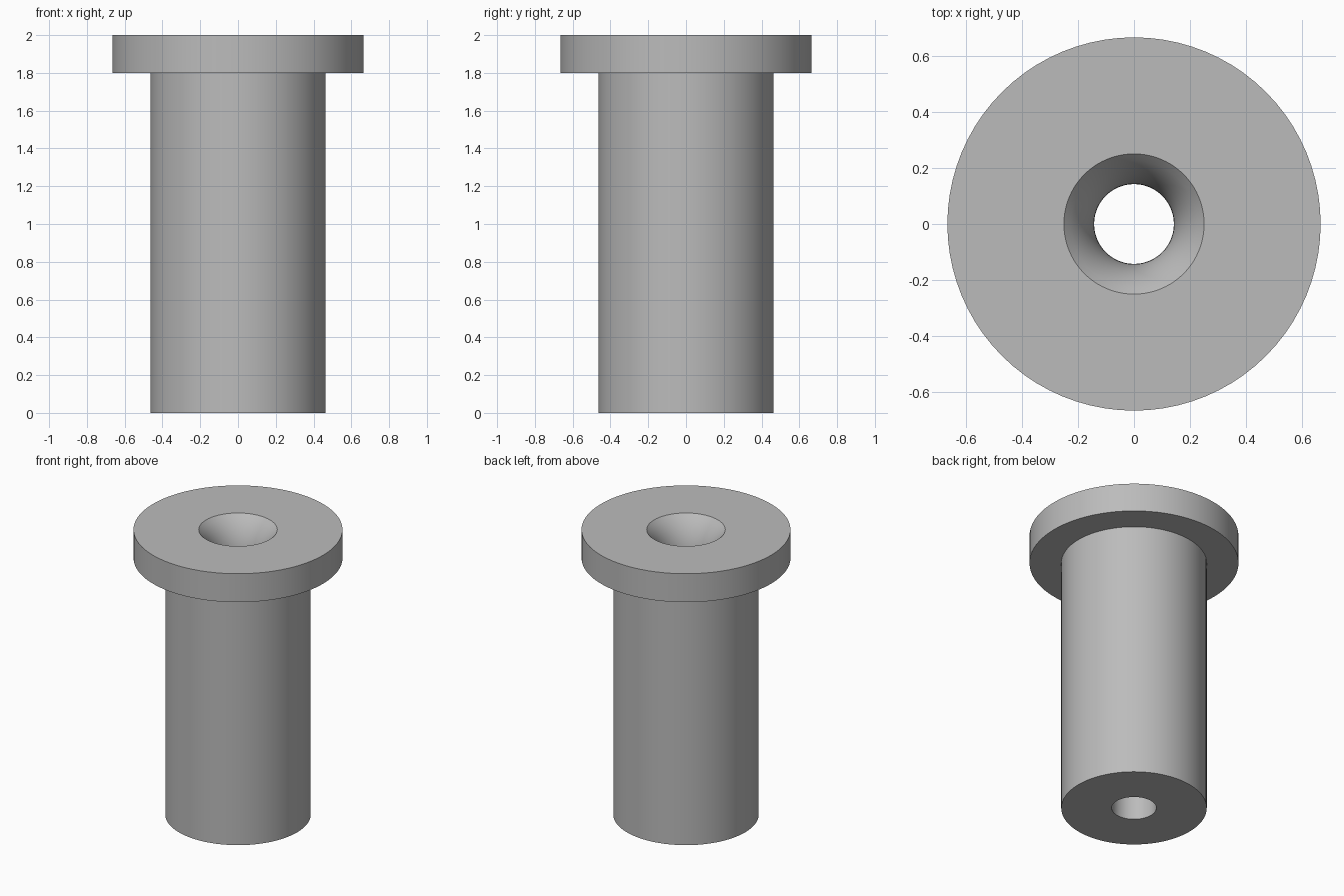
import bpy
import bmesh
from math import sin, cos, asin, pi, radians
from mathutils import Matrix

cube = bpy.data.objects.get("Cube")
if cube:
    bpy.data.objects.remove(cube, do_unlink=True)

SEGMENTS = 80
HEIGHT, HEAD_BASE = 2.0, 1.8
HEAD_R, BODY_R = 0.665, 0.463
BORE_R, MOUTH_R, MOUTH_DEPTH = 0.142, 0.25, 0.25

# Plain grey steel
steel = bpy.data.materials.new("grey steel")
steel.use_nodes = True
colour = (0.5, 0.5, 0.5, 1)
steel.diffuse_color = colour
steel.node_tree.nodes["Principled BSDF"].inputs["Base Color"].default_value = colour

# Rounded mouth: an arc that runs tangent into the straight bore
flare = MOUTH_R - BORE_R
arc_r = (MOUTH_DEPTH ** 2 + flare ** 2) / (2 * flare)
sweep = asin(MOUTH_DEPTH / arc_r)
steps = 8
mouth = []
for i in range(steps + 1):
    a = sweep * (1 - i / steps)
    mouth.append((BORE_R + arc_r * (1 - cos(a)),
                  HEIGHT - MOUTH_DEPTH + arc_r * sin(a)))

# Closed section: body, flanged head, mouth and through bore
profile = [(BORE_R, 0), (BODY_R, 0), (BODY_R, HEAD_BASE),
           (HEAD_R, HEAD_BASE), (HEAD_R, HEIGHT)] + mouth

# Revolve the section around the vertical axis
bm = bmesh.new()
rings = []
for s in range(SEGMENTS):
    turn = Matrix.Rotation(2 * pi * s / SEGMENTS, 3, 'Z')
    rings.append([bm.verts.new(turn @ Matrix.Identity(3).col[0] * r
                               + Matrix.Identity(3).col[2] * z)
                  for r, z in profile])
count = len(profile)
for s in range(SEGMENTS):
    here, after = rings[s], rings[(s + 1) % SEGMENTS]
    for i in range(count):
        j = (i + 1) % count
        bm.faces.new((here[i], after[i], after[j], here[j]))
bmesh.ops.recalc_face_normals(bm, faces=bm.faces)

mesh = bpy.data.meshes.new("flanged_bushing")
bm.to_mesh(mesh)
bm.free()
mesh.materials.append(steel)
bushing = bpy.data.objects.new("flanged_bushing", mesh)
bpy.context.collection.objects.link(bushing)

# Smooth walls with crisp rims
bpy.ops.object.select_all(action='DESELECT')
bushing.select_set(True)
bpy.context.view_layer.objects.active = bushing
bpy.ops.object.shade_smooth_by_angle(angle=radians(30))
